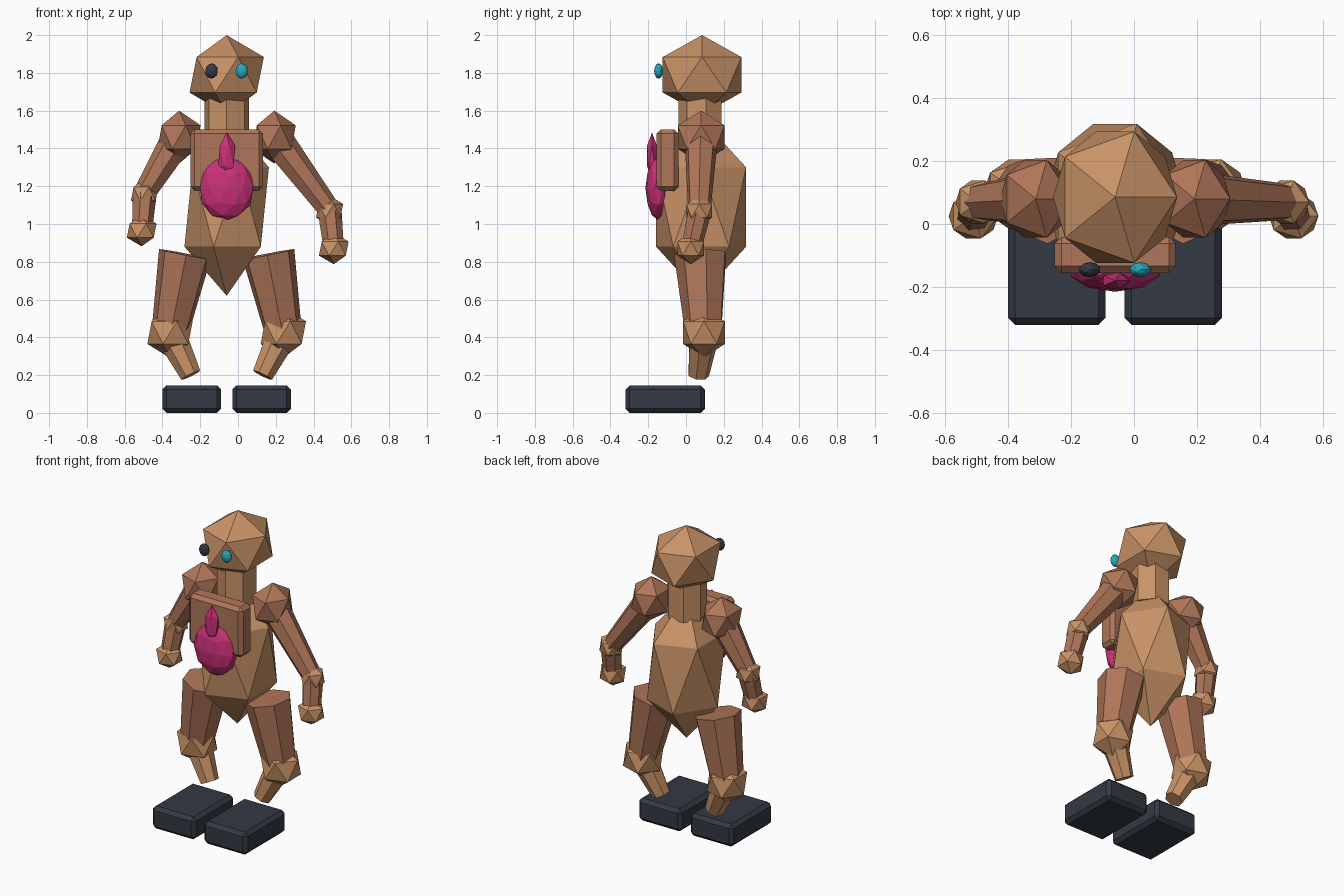
import bpy
from mathutils import Vector

cube = bpy.data.objects.get("Cube")
if cube:
    bpy.data.objects.remove(cube, do_unlink=True)

MID = -0.06  # x of the body's centre line


def material(name, rgb):
    mat = bpy.data.materials.new(name)
    mat.use_nodes = True
    mat.diffuse_color = (*rgb, 1)
    mat.node_tree.nodes["Principled BSDF"].inputs["Base Color"].default_value = (*rgb, 1)
    return mat


tan = material("tan", (0.58, 0.29, 0.135))
clay = material("clay brown", (0.43, 0.18, 0.10))
pink = material("magenta", (0.60, 0.03, 0.19))
slate = material("dark slate", (0.033, 0.042, 0.058))
cyan = material("cyan", (0.02, 0.40, 0.52))


def finish(name, mat):
    obj = bpy.context.object
    obj.name = name
    obj.data.materials.append(mat)
    return obj


def gem(name, mat, centre, size, detail=1):
    """Faceted ball stretched to three radii."""
    bpy.ops.mesh.primitive_ico_sphere_add(subdivisions=detail, radius=1, location=centre)
    bpy.context.object.scale = size
    return finish(name, mat)


def limb(name, mat, start, end, r_start, r_end):
    """Tapered seven-sided tube between two points."""
    a, b = Vector(start), Vector(end)
    bpy.ops.mesh.primitive_cone_add(vertices=7, radius1=r_start, radius2=r_end,
                                    depth=(b - a).length, location=(a + b) / 2)
    bpy.context.object.rotation_euler = (b - a).to_track_quat('Z', 'Y').to_euler()
    return finish(name, mat)


def block(name, mat, centre, size, bevel):
    """Box with chamfered edges."""
    bpy.ops.mesh.primitive_cube_add(size=1, location=centre)
    obj = finish(name, mat)
    for v in obj.data.vertices:
        v.co = Vector(c * s for c, s in zip(v.co, size))
    mod = obj.modifiers.new("chamfer", 'BEVEL')
    mod.width = bevel
    mod.segments = 1
    return obj


# Trunk, neck and head
gem("torso", tan, (MID, 0.08, 1.09), (0.25, 0.28, 0.47))
limb("neck", tan, (MID, 0.08, 1.42), (MID, 0.08, 1.67), 0.12, 0.12)
gem("head", tan, (MID, 0.085, 1.79), (0.22, 0.245, 0.21))

# Chest plate and ornament
block("chest_plate", clay, (MID, -0.098, 1.338), (0.385, 0.115, 0.325), 0.022)
gem("chest_ornament", pink, (MID, -0.145, 1.19), (0.148, 0.07, 0.17), 2)
gem("ornament_tip", pink, (MID, -0.18, 1.36), (0.05, 0.03, 0.125))

# Eyes
for side, x, mat in (("right", -0.14, slate), ("left", 0.02, cyan)):
    gem(side + "_eye", mat, (x, -0.145, 1.81), (0.034, 0.024, 0.041), 2)

# Arms hang at different heights; legs and feet are symmetric
for side, s, elbow, hand in (
        ("left", 1, (0.485, 0.07, 1.07), (0.507, 0.025, 0.87)),
        ("right", -1, (-0.495, 0.07, 1.16), (-0.51, 0.025, 0.965))):
    shoulder = (MID + s * 0.252, 0.08, 1.46)
    gem(side + "_shoulder", clay, shoulder, (0.127, 0.145, 0.14))
    limb(side + "_upper_arm", clay, shoulder, elbow, 0.09, 0.06)
    gem(side + "_elbow", tan, elbow, (0.08, 0.08, 0.08))
    limb(side + "_forearm", clay, elbow, hand, 0.065, 0.055)
    gem(side + "_hand", tan, hand, (0.088, 0.083, 0.083))

    hip = (MID + s * 0.22, 0.08, 0.84)
    knee = (MID + s * 0.30, 0.095, 0.425)
    ankle = (MID + s * 0.19, 0.065, 0.20)
    limb(side + "_thigh", clay, hip, knee, 0.143, 0.10)
    gem(side + "_knee", tan, knee, (0.134, 0.13, 0.134))
    limb(side + "_shin", tan, knee, ankle, 0.085, 0.057)
    block(side + "_foot", slate, (MID + s * 0.185, -0.11, 0.073),
          (0.31, 0.42, 0.146), 0.022)
